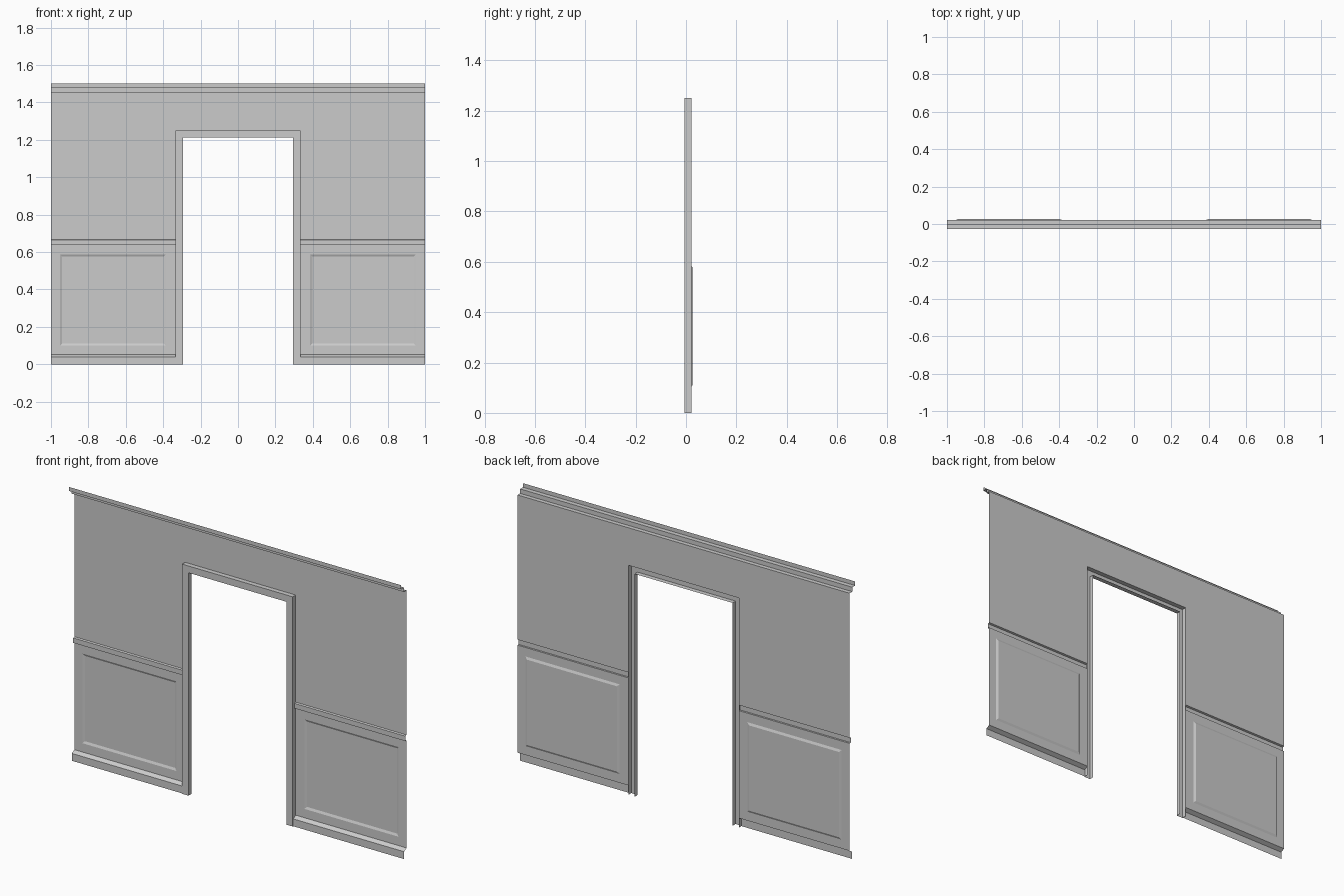
import bpy, bmesh

if "Cube" in bpy.data.objects:
    bpy.data.objects.remove(bpy.data.objects["Cube"])

WALL, BACK, FRONT = 0.021, 0.0265, -0.0265   # wall plane, panel recess, crown lip (y)
DOOR, INNER, EDGE = 0.333, 0.295, 1.0        # casing outer / inner half width, wall end


def make(name, strips):
    """Open sheet object from strips of quads; each strip is a list of point rows."""
    bm = bmesh.new()
    for rows in strips:
        vs = [[bm.verts.new(p) for p in row] for row in rows]
        for a, b in zip(vs, vs[1:]):
            for i in range(len(a) - 1):
                bm.faces.new((a[i], b[i], b[i + 1], a[i + 1]))
    bmesh.ops.remove_doubles(bm, verts=bm.verts, dist=1e-5)
    me = bpy.data.meshes.new(name)
    bm.to_mesh(me)
    bm.free()
    ob = bpy.data.objects.new(name, me)
    bpy.context.collection.objects.link(ob)
    return ob


def run(name, profile, x0, x1):
    """Run a (y, z) profile, listed bottom to top, along x. Faces look to the front."""
    return make(name, [[[(x, y, z) for y, z in profile] for x in (x0, x1)]])


def ring(x0, x1, z0, z1, y):
    return [(x0, y, z0), (x1, y, z0), (x1, y, z1), (x0, y, z1), (x0, y, z0)]


# Moulding profiles
base = [(-0.001, 0), (-0.001, 0.040), (WALL, 0.052)]
rail = [(WALL, 0.637), (0.011, 0.637), (0.011, 0.664), (WALL, 0.667)]
crown = [(WALL, 1.454), (-0.002, 1.454), (-0.002, 1.478), (FRONT, 1.478), (FRONT, 1.5)]

for side, (x0, x1), (p0, p1) in (("left", (-EDGE, -DOOR), (-0.952, -0.385)),
                                 ("right", (DOOR, EDGE), (0.385, 0.952))):
    run("baseboard_" + side, base, x0, x1)
    run("chair_rail_" + side, rail, x0, x1)
    run("upper_wall_" + side, [(WALL, 0.667), (WALL, 1.25), (WALL, 1.454)], x0, x1)
    # Wainscot with a bevelled recessed panel
    b = 0.012
    outer = ring(x0, x1, 0.052, 0.637, WALL)
    lip = ring(p0, p1, 0.10, 0.588, WALL)
    sunk = ring(p0 + b, p1 - b, 0.10 + b, 0.588 - b, BACK)
    floor = [[sunk[0], sunk[3]], [sunk[1], sunk[2]]]
    make("wainscot_" + side, [[sunk, lip, outer], floor])

# Wall above the door and the crown moulding
run("wall_over_door", [(WALL, 1.25), (WALL, 1.454)], -DOOR, DOOR)
run("crown_moulding", crown, -EDGE, EDGE)

# Door casing: open-backed channel mitred round the opening
section = [(DOOR, 1.25, WALL), (DOOR, 1.25, -0.005),
           (INNER, 1.213, -0.005), (INNER, 1.213, WALL)]
rows = [[(sx * w, y, h * top) for w, h, y in section]
        for sx, top in ((1, 0), (1, 1), (-1, 1), (-1, 0))]
make("door_casing", [rows])
